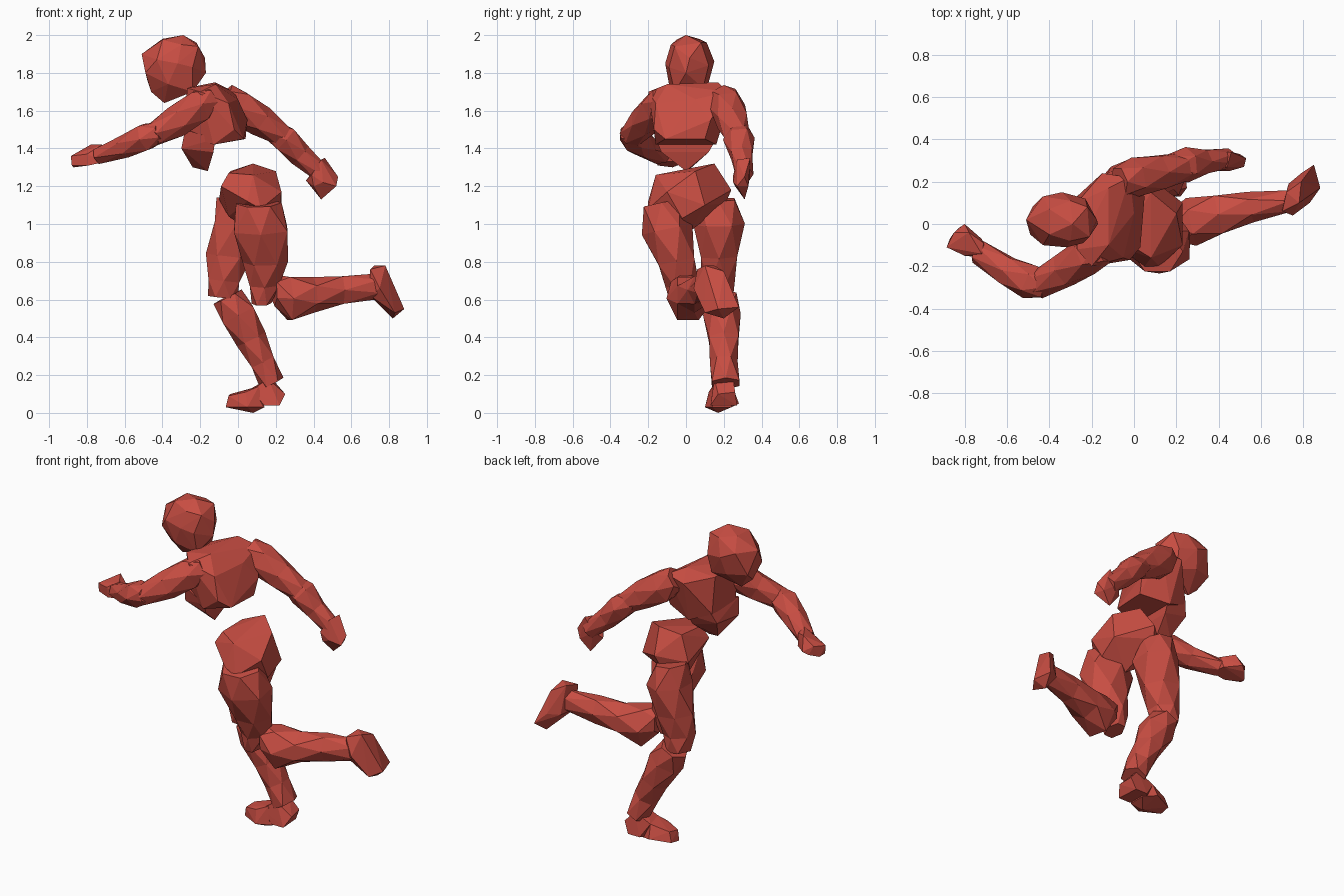
import bpy, bmesh, math
from mathutils import Vector

red = bpy.data.materials.new("red")
red.diffuse_color = (0.58, 0.075, 0.055, 1)


def finish(name, bm):
    bmesh.ops.recalc_face_normals(bm, faces=bm.faces[:])
    me = bpy.data.meshes.new(name)
    bm.to_mesh(me)
    bm.free()
    me.materials.append(red)
    ob = bpy.data.objects.new(name, me)
    bpy.context.collection.objects.link(ob)


def hull(name, pts):
    """Faceted convex body through a few points."""
    bm = bmesh.new()
    for p in pts:
        bm.verts.new(p)
    bmesh.ops.convex_hull(bm, input=bm.verts[:])
    bmesh.ops.delete(bm, geom=[v for v in bm.verts if not v.link_faces], context='VERTS')
    finish(name, bm)


def limb(name, rings, n=6):
    """Antiprism loft; each ring is x, y, z, half height in the xz plane, half width along y."""
    bm = bmesh.new()
    d = (Vector(rings[-1][:3]) - Vector(rings[0][:3])).normalized()
    b = Vector((0, 1, 0))
    b = (b - d * b.dot(d)).normalized()
    a = d.cross(b)
    loops = []
    for i, (x, y, z, ra, rb) in enumerate(rings):
        c, loop = Vector((x, y, z)), []
        for k in range(n):
            t = math.tau * (k + 0.5 * (i % 2)) / n
            loop.append(bm.verts.new(c + 1.05 * (a * ra * math.cos(t) + b * rb * math.sin(t))))
        loops.append(loop)
    for i in range(len(loops) - 1):
        p, q = loops[i], loops[i + 1]
        if i % 2:
            p, q = q, p
        for k in range(n):
            j = (k + 1) % n
            bm.faces.new((p[k], p[j], q[k]))
            bm.faces.new((p[j], q[j], q[k]))
    bm.faces.new(loops[0])
    bm.faces.new(loops[-1])
    finish(name, bm)


# Head
hull("head", [(-0.51, 0.02, 1.90), (-0.49, -0.05, 1.80), (-0.48, 0.08, 1.76), (-0.40, 0.07, 1.98),
              (-0.40, -0.05, 1.975), (-0.29, 0.0, 2.0), (-0.22, 0.08, 1.96), (-0.21, -0.06, 1.94),
              (-0.175, 0.02, 1.88), (-0.17, 0.0, 1.80), (-0.24, 0.09, 1.72), (-0.24, -0.06, 1.70),
              (-0.39, 0.01, 1.64), (-0.46, 0.0, 1.70), (-0.34, 0.15, 1.86), (-0.32, -0.11, 1.85),
              (-0.43, -0.10, 1.87), (-0.43, 0.13, 1.90), (-0.37, -0.09, 1.74), (-0.36, 0.12, 1.75),
              (-0.24, -0.09, 1.83), (-0.23, 0.12, 1.84), (-0.30, 0.11, 1.96), (-0.30, -0.08, 1.95)])

# Torso
hull("chest", [(0.03, -0.11, 1.45), (0.04, 0.10, 1.45), (0.05, 0.13, 1.55), (-0.02, -0.17, 1.5),
               (0.0, 0.05, 1.66), (-0.05, -0.16, 1.64), (-0.12, 0.17, 1.75), (-0.12, -0.10, 1.74),
               (-0.27, -0.12, 1.72), (-0.27, 0.10, 1.70), (-0.15, 0.24, 1.68), (-0.20, -0.2, 1.70),
               (-0.02, 0.22, 1.70), (-0.28, -0.09, 1.48), (-0.27, 0.13, 1.48), (-0.13, 0.16, 1.42),
               (-0.13, -0.16, 1.42)])
hull("abdomen", [(-0.16, 0.0, 1.28), (-0.24, 0.03, 1.30), (-0.30, -0.09, 1.40), (-0.29, 0.11, 1.42),
                 (-0.13, -0.13, 1.38), (-0.13, 0.12, 1.38), (-0.28, -0.12, 1.5), (-0.26, 0.14, 1.5),
                 (-0.12, -0.16, 1.45), (-0.12, 0.16, 1.45)])
hull("pelvis", [(-0.09, -0.10, 1.20), (-0.10, 0.12, 1.13), (-0.05, -0.08, 1.27), (-0.04, 0.10, 1.28),
                (0.08, 0.15, 1.32), (0.08, -0.16, 1.26), (0.20, 0.05, 1.28), (0.23, -0.10, 1.17),
                (0.23, 0.10, 1.10), (0.05, -0.20, 1.12), (0.05, 0.24, 1.18), (0.12, -0.20, 1.08),
                (0.22, -0.02, 1.03), (0.08, 0.02, 0.96), (-0.05, 0.03, 1.04), (0.03, 0.21, 1.11)])

# Forward arm
limb("forward_upper_arm", [(-0.15, -0.11, 1.66, 0.07, 0.08), (-0.22, -0.15, 1.615, 0.09, 0.09),
                           (-0.33, -0.22, 1.54, 0.08, 0.08), (-0.46, -0.29, 1.465, 0.06, 0.065)])
limb("forward_forearm", [(-0.41, -0.30, 1.49, 0.05, 0.055), (-0.49, -0.275, 1.46, 0.075, 0.08),
                         (-0.60, -0.22, 1.41, 0.058, 0.07), (-0.74, -0.13, 1.36, 0.045, 0.055)])
hull("forward_hand", [(-0.70, -0.16, 1.33), (-0.71, -0.09, 1.40), (-0.72, -0.14, 1.42), (-0.72, -0.07, 1.33),
                      (-0.79, -0.15, 1.31), (-0.80, 0.0, 1.34), (-0.78, -0.04, 1.42), (-0.83, -0.02, 1.32),
                      (-0.88, -0.11, 1.31), (-0.885, -0.11, 1.36), (-0.85, -0.04, 1.37),
                      (-0.87, -0.07, 1.30), (-0.80, -0.15, 1.37)])

# Rear arm
limb("rear_upper_arm", [(-0.07, 0.20, 1.68, 0.065, 0.07), (0.0, 0.22, 1.62, 0.095, 0.09),
                        (0.12, 0.245, 1.545, 0.08, 0.085), (0.24, 0.27, 1.465, 0.06, 0.065)])
limb("rear_forearm", [(0.16, 0.27, 1.51, 0.05, 0.055), (0.25, 0.28, 1.45, 0.075, 0.08),
                      (0.33, 0.295, 1.365, 0.06, 0.06), (0.45, 0.31, 1.26, 0.05, 0.045)])
hull("rear_hand", [(0.36, 0.30, 1.23), (0.40, 0.34, 1.27), (0.46, 0.34, 1.35), (0.44, 0.27, 1.34),
                   (0.53, 0.31, 1.25), (0.52, 0.27, 1.20), (0.50, 0.33, 1.20), (0.44, 0.31, 1.13),
                   (0.40, 0.26, 1.20), (0.39, 0.25, 1.26), (0.45, 0.25, 1.22)])

# Lifted leg
limb("lifted_thigh", [(0.11, -0.13, 1.11, 0.115, 0.105), (0.12, -0.10, 0.97, 0.155, 0.13),
                      (0.145, -0.05, 0.80, 0.115, 0.105), (0.14, -0.02, 0.68, 0.085, 0.085),
                      (0.125, -0.02, 0.58, 0.05, 0.065)])
limb("lifted_shin", [(0.19, -0.01, 0.65, 0.08, 0.08), (0.27, 0.01, 0.605, 0.125, 0.11),
                     (0.40, 0.045, 0.625, 0.09, 0.10), (0.55, 0.08, 0.65, 0.08, 0.07),
                     (0.74, 0.11, 0.67, 0.065, 0.055)])
hull("lifted_foot", [(0.70, 0.06, 0.76), (0.72, 0.15, 0.78), (0.78, 0.10, 0.78), (0.79, 0.20, 0.75),
                     (0.70, 0.08, 0.62), (0.73, 0.19, 0.61), (0.75, 0.04, 0.66), (0.88, 0.17, 0.55),
                     (0.85, 0.28, 0.56), (0.83, 0.10, 0.53), (0.82, 0.20, 0.50), (0.79, 0.24, 0.62)])

# Standing leg
limb("standing_thigh", [(-0.02, 0.17, 1.13, 0.09, 0.095), (-0.01, 0.175, 1.0, 0.125, 0.13),
                        (-0.05, 0.175, 0.83, 0.115, 0.105), (-0.075, 0.17, 0.70, 0.09, 0.085),
                        (-0.08, 0.18, 0.61, 0.075, 0.075)])
limb("standing_shin", [(-0.055, 0.19, 0.615, 0.08, 0.085), (0.0, 0.19, 0.52, 0.10, 0.095),
                       (0.07, 0.20, 0.39, 0.08, 0.085), (0.13, 0.20, 0.27, 0.07, 0.07),
                       (0.18, 0.21, 0.155, 0.065, 0.08)])
hull("standing_heel", [(0.25, 0.17, 0.10), (0.24, 0.26, 0.11), (0.22, 0.13, 0.04), (0.21, 0.27, 0.04),
                       (0.14, 0.13, 0.04), (0.13, 0.27, 0.04), (0.16, 0.15, 0.18), (0.18, 0.25, 0.18),
                       (0.07, 0.14, 0.12), (0.07, 0.25, 0.13), (0.06, 0.19, 0.04)])
hull("standing_toes", [(-0.065, 0.16, 0.03), (-0.06, 0.23, 0.04), (-0.05, 0.15, 0.09), (-0.04, 0.22, 0.10),
                       (0.05, 0.10, 0.03), (0.08, 0.17, 0.0), (0.06, 0.28, 0.05), (0.04, 0.12, 0.11),
                       (0.07, 0.25, 0.13), (0.11, 0.14, 0.14), (0.14, 0.24, 0.03), (0.14, 0.14, 0.03)])
